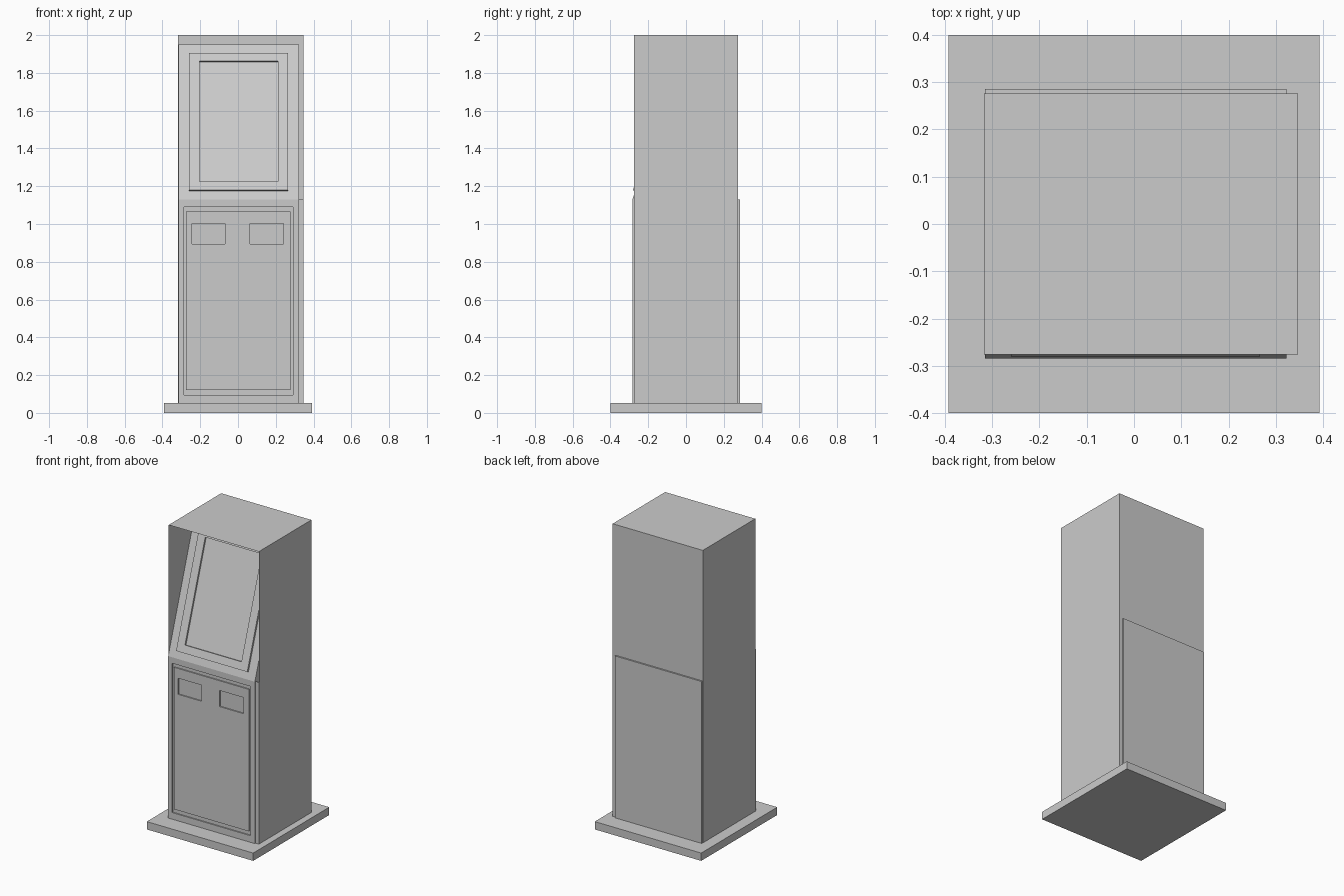
import bpy, math
from mathutils import Matrix

if "Cube" in bpy.data.objects:
    bpy.data.objects.remove(bpy.data.objects["Cube"])

X0, X1 = -0.315, 0.323          # inner body width
FRONT, BACK = -0.284, 0.286     # inner body depth
LEDGE, SLOPE_TOP, SLOPE_Y = 1.13, 1.95, -0.01


def make(name, verts, faces):
    mesh = bpy.data.meshes.new(name)
    mesh.from_pydata(verts, [], faces)
    mesh.update()
    ob = bpy.data.objects.new(name, mesh)
    bpy.context.collection.objects.link(ob)
    return ob


def box(name, x, y, z, matrix=None):
    verts = [(a, b, c) for a in x for b in y for c in z]
    faces = [(0, 1, 3, 2), (4, 6, 7, 5), (0, 4, 5, 1),
             (2, 3, 7, 6), (0, 2, 6, 4), (1, 5, 7, 3)]
    ob = make(name, verts, faces)
    if matrix:
        ob.data.transform(matrix)
    return ob


def extrude_x(name, profile, x0, x1):
    n = len(profile)
    verts = [(x, y, z) for x in (x0, x1) for y, z in profile]
    faces = [tuple(range(n))[::-1], tuple(range(n, 2 * n))]
    faces += [(i, (i + 1) % n, n + (i + 1) % n, n + i) for i in range(n)]
    return make(name, verts, faces)


def cut(ob, cutter):
    cutter.hide_render = True
    mod = ob.modifiers.new("cut", 'BOOLEAN')
    mod.operation, mod.solver, mod.object = 'DIFFERENCE', 'EXACT', cutter
    bpy.context.view_layer.objects.active = ob
    bpy.ops.object.modifier_apply(modifier=mod.name)
    bpy.data.objects.remove(cutter)


# Floor plate
box("base_plate", (-0.392, 0.392), (-0.4, 0.4), (0, 0.052))

# Thin outer cabinet, open at the upper front
sx, sy = (-0.317, 0.347), (-0.276, 0.276)
verts = [(x, y, z) for z in (0.05, LEDGE, 2.0)
         for x, y in ((sx[0], sy[0]), (sx[1], sy[0]), (sx[1], sy[1]), (sx[0], sy[1]))]
walls = [(k + i, k + (i + 1) % 4, k + 4 + (i + 1) % 4, k + 4 + i)
         for k in (0, 4) for i in range(4) if (k, i) != (4, 0)]
make("outer_cabinet", verts, walls + [(3, 2, 1, 0), (8, 9, 10, 11)])

# Lower body with a recessed door opening
body = box("lower_body", (X0, X1), (FRONT, BACK), (0.05, LEDGE))
cut(body, box("door_cutter", (-0.287, 0.292), (-0.4, FRONT + 0.014), (0.096, 1.09)))

# Door panel with two slot recesses
door = box("door_panel", (-0.274, 0.279), (FRONT, FRONT + 0.03), (0.122, 1.067))
for x in ((-0.243, -0.069), (0.063, 0.24)):
    cut(door, box("slot_cutter", x, (-0.4, FRONT + 0.01), (0.895, 1.002)))

# Sloped console
extrude_x("sloped_console", [(FRONT, LEDGE), (0.27, LEDGE),
                             (0.27, SLOPE_TOP), (SLOPE_Y, SLOPE_TOP)], X0, X1)

# Raised screen frame lying on the slope
angle = math.atan2(SLOPE_Y - FRONT, SLOPE_TOP - LEDGE)
slope = Matrix.Translation((0, FRONT, LEDGE)) @ Matrix.Rotation(-angle, 4, 'X')
frame = box("screen_frame", (-0.259, 0.265), (-0.013, 0.004), (0.047, 0.812), slope)
cut(frame, box("screen_cutter", (-0.205, 0.211), (-0.1, -0.001), (0.097, 0.768), slope))
